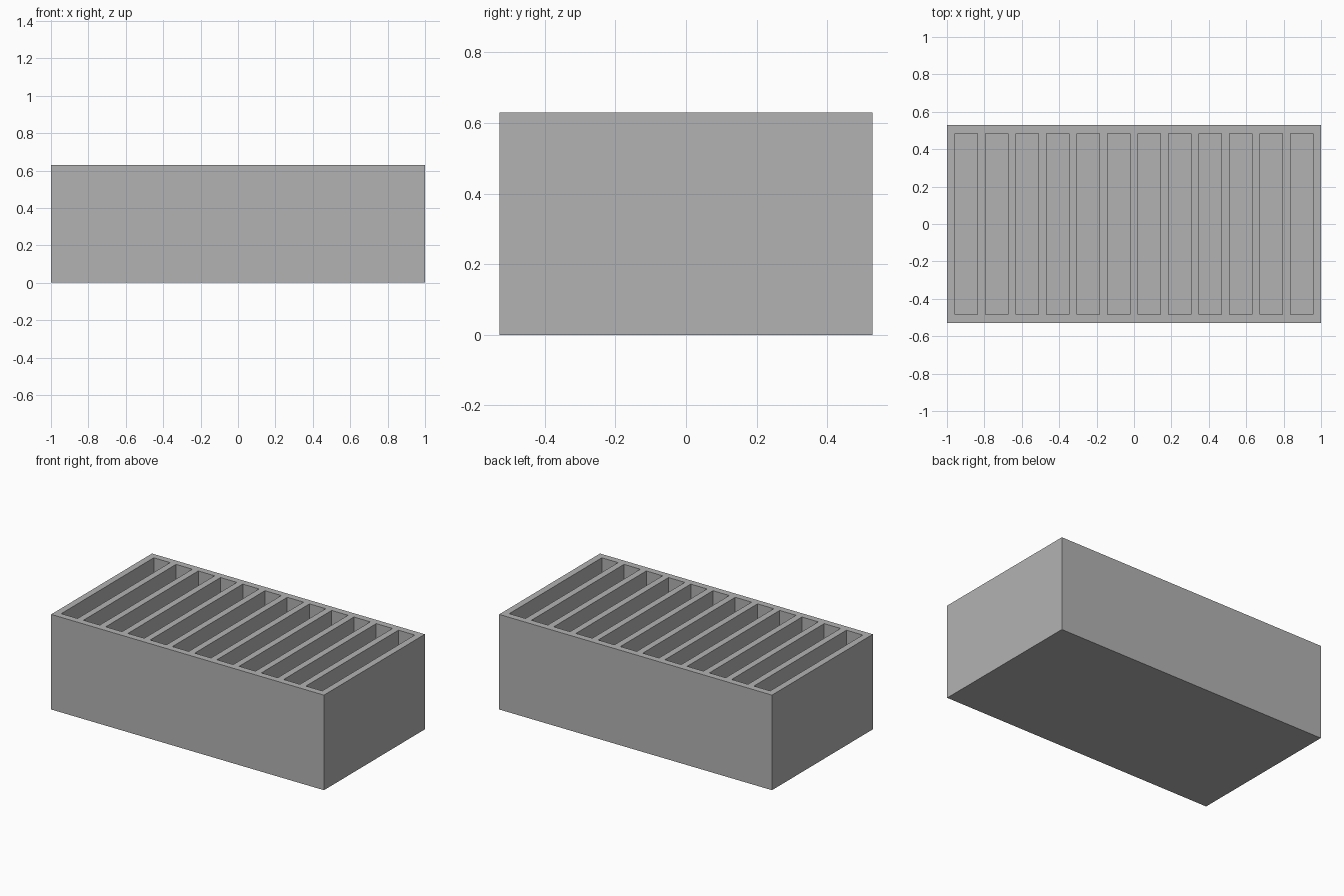
import bpy
import bmesh
from mathutils import Matrix, Vector

LENGTH, DEPTH, HEIGHT = 2.0, 1.056, 0.63
SLOTS, WALL = 12, 0.0435
SLOT_WIDTH = (LENGTH - WALL * (SLOTS + 1)) / SLOTS

if "Cube" in bpy.data.objects:
    bpy.data.objects.remove(bpy.data.objects["Cube"], do_unlink=True)

grey = bpy.data.materials.new("plain grey")
grey.use_nodes = True
colour = (0.45, 0.45, 0.45, 1)
grey.diffuse_color = colour
grey.node_tree.nodes["Principled BSDF"].inputs["Base Color"].default_value = colour


def add_box(bm, low, high):
    low, high = Vector(low), Vector(high)
    matrix = Matrix.Translation((low + high) / 2) @ Matrix.Diagonal((high - low).to_4d())
    bmesh.ops.create_cube(bm, size=1, matrix=matrix)


def make_object(name, bm):
    mesh = bpy.data.meshes.new(name)
    bm.to_mesh(mesh)
    bm.free()
    mesh.materials.append(grey)
    obj = bpy.data.objects.new(name, mesh)
    bpy.context.collection.objects.link(obj)
    return obj


# Solid outer block
bm = bmesh.new()
add_box(bm, (-LENGTH / 2, -DEPTH / 2, 0), (LENGTH / 2, DEPTH / 2, HEIGHT))
rack = make_object("slotted_rack", bm)

# Row of evenly spaced slots, open at the top
bm = bmesh.new()
for i in range(SLOTS):
    x = -LENGTH / 2 + WALL + i * (SLOT_WIDTH + WALL)
    add_box(bm, (x, -DEPTH / 2 + WALL, WALL),
            (x + SLOT_WIDTH, DEPTH / 2 - WALL, HEIGHT + WALL))
cutter = make_object("slot_cutter", bm)
cutter.hide_render = True

# Cut the slots and discard the cutter
cut = rack.modifiers.new("slots", 'BOOLEAN')
cut.operation = 'DIFFERENCE'
cut.solver = 'EXACT'
cut.object = cutter
bpy.context.view_layer.objects.active = rack
bpy.ops.object.modifier_apply(modifier=cut.name)
bpy.data.objects.remove(cutter, do_unlink=True)
